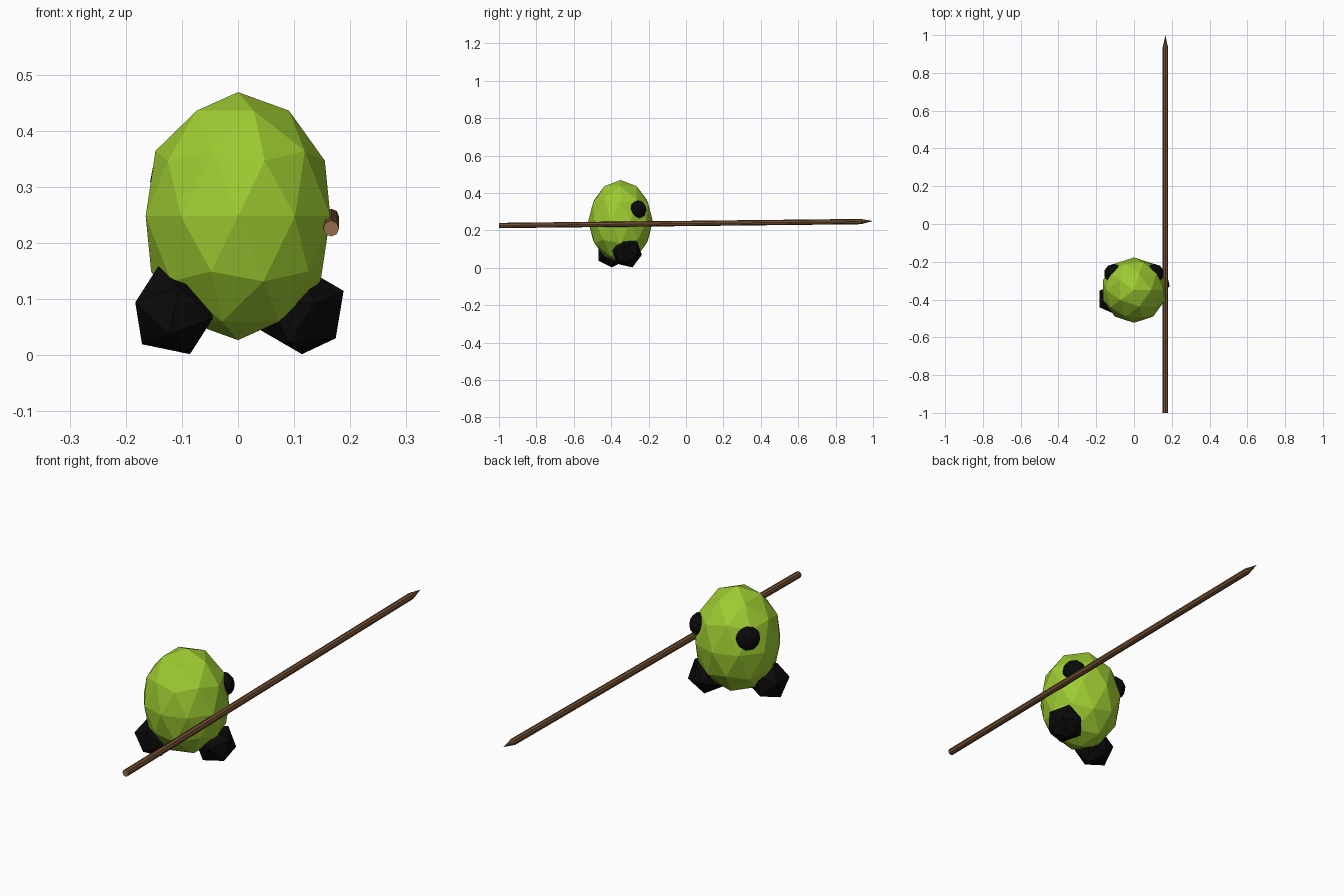
import bpy, math
from mathutils import Vector

if "Cube" in bpy.data.objects:
    bpy.data.objects.remove(bpy.data.objects["Cube"])


def material(name, rgb):
    m = bpy.data.materials.new(name)
    m.diffuse_color = (*rgb, 1)
    m.use_nodes = True
    m.node_tree.nodes["Principled BSDF"].inputs["Base Color"].default_value = m.diffuse_color
    return m


green = material("yellow_green", (0.34, 0.60, 0.031))
black = material("black", (0.003, 0.003, 0.003))
brown = material("brown_wood", (0.165, 0.080, 0.033))
cut_wood = material("cut_wood", (0.30, 0.156, 0.072))


def ball(name, mat, loc, size, detail, rot=(0, 0, 0)):
    bpy.ops.mesh.primitive_ico_sphere_add(
        subdivisions=detail, radius=1, location=loc,
        rotation=[math.radians(a) for a in rot])
    ob = bpy.context.object
    ob.name = name
    ob.scale = size
    ob.data.materials.append(mat)
    return ob


def rod(name, start, end, r1, r2):
    a, b = Vector(start), Vector(end)
    bpy.ops.mesh.primitive_cone_add(
        vertices=8, radius1=r1, radius2=r2, depth=(b - a).length,
        location=(a + b) / 2,
        rotation=(b - a).to_track_quat('Z', 'Y').to_euler())
    ob = bpy.context.object
    ob.name = name
    ob.data.materials.append(brown)
    return ob


# Faceted egg-shaped body
ball("body", green, (0, -0.35, 0.248), (0.173, 0.173, 0.221), 2)

# Feet in mid-step, one tilted sideways and one tilted forwards
ball("left_foot", black, (-0.114, -0.397, 0.08), (0.083,) * 3, 1, (0, -20, 0))
ball("right_foot", black, (0.114, -0.315, 0.08), (0.083,) * 3, 1, (20, 0, 0))

# Eyes, half sunk into the +y side of the body
for side, s in (("left", -1), ("right", 1)):
    ball(side + "_eye", black, (s * 0.108, -0.262, 0.31), (0.051,) * 3, 2)

# Spear: long shaft with a pale cut butt, and a pointed tip
neck = (0.166, 0.935, 0.247)
shaft = rod("spear_shaft", (0.166, -1, 0.226), neck, 0.0142, 0.0142)
shaft.data.materials.append(cut_wood)
for f in shaft.data.polygons:
    if f.normal.z < -0.9:
        f.material_index = 1
rod("spear_tip", neck, (0.166, 1, 0.25), 0.0142, 0)
